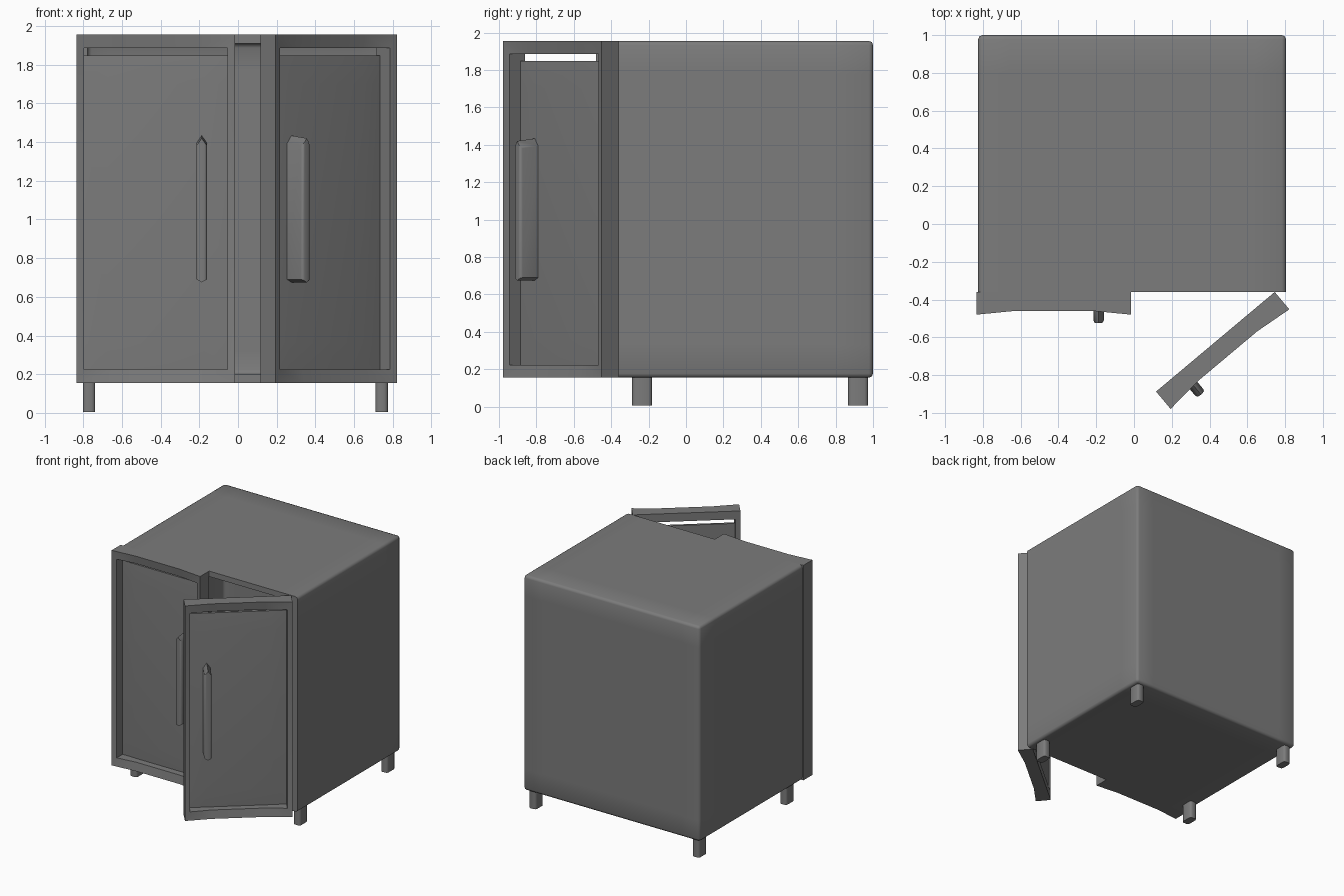
import bpy, bmesh
from math import radians
from mathutils import Matrix, Vector

cube = bpy.data.objects.get("Cube")
if cube:
    bpy.data.objects.remove(cube, do_unlink=True)

grey = bpy.data.materials.new("dark grey")
grey.use_nodes = True
colour = (0.2, 0.2, 0.2, 1)
grey.diffuse_color = colour
grey.node_tree.nodes["Principled BSDF"].inputs["Base Color"].default_value = colour

BOTTOM, TOP, FRONT = 0.155, 1.955, -0.36
WIDTH, DEPTH = 0.82, 0.12          # door leaf


def box(lo, hi):
    bm = bmesh.new()
    bmesh.ops.create_cube(bm, size=1)
    lo, hi = Vector(lo), Vector(hi)
    for v in bm.verts:
        v.co = Vector([(lo[i] + hi[i]) / 2 + v.co[i] * (hi[i] - lo[i]) for i in range(3)])
    return bm


def cut(bm, axis, value):
    normal = Vector((0, 0, 0))
    normal[axis] = 1
    bmesh.ops.bisect_plane(bm, geom=bm.verts[:] + bm.edges[:] + bm.faces[:],
                           plane_co=normal * value, plane_no=normal)


def front_face(bm):
    bm.normal_update()
    return min(bm.faces, key=lambda f: f.normal.y)


def finish(bm, name, angle=60, matrix=None):
    if matrix:
        bm.transform(matrix)
    bmesh.ops.recalc_face_normals(bm, faces=bm.faces)
    mesh = bpy.data.meshes.new(name)
    bm.to_mesh(mesh)
    bm.free()
    mesh.materials.append(grey)
    obj = bpy.data.objects.new(name, mesh)
    bpy.context.collection.objects.link(obj)
    bpy.ops.object.select_all(action="DESELECT")
    obj.select_set(True)
    bpy.context.view_layer.objects.active = obj
    bpy.ops.object.shade_smooth_by_angle(angle=radians(angle))


# Cabinet: hollow box, open at the front, with softened edges
bm = box((-0.825, FRONT, BOTTOM), (0.805, 1, TOP))
mouth = front_face(bm)
bmesh.ops.inset_region(bm, faces=[mouth], thickness=0.065)
back = bmesh.ops.extrude_discrete_faces(bm, faces=[mouth])["faces"][0]
for v in back.verts:
    v.co.y = 0.93
soft = [e for e in bm.edges if max(v.co.y for v in e.verts) > FRONT + 0.01]
bmesh.ops.bevel(bm, geom=soft, offset=0.022, segments=2, profile=0.5, affect="EDGES")
for axis, value in ((1, 0.8), (0, -0.66), (0, 0.64), (2, 0.33), (2, 1.78)):
    cut(bm, axis, value)
finish(bm, "cabinet")

# Legs: short posts with rounded corners
for side, x in (("right", -0.77), ("left", 0.743)):
    for end, y in (("front", -0.235), ("back", 0.92)):
        bm = box((x - 0.032, y - 0.053, 0.005), (x + 0.032, y + 0.053, 0.2))
        upright = [e for e in bm.edges if abs(e.verts[0].co.z - e.verts[1].co.z) > 0.1]
        bmesh.ops.bevel(bm, geom=upright, offset=0.018, segments=2, profile=0.5, affect="EDGES")
        finish(bm, f"{end}_{side}_leg", 50)


def door(name, matrix):
    # Frame: a hollow border whose rails sag back in the middle
    bm = box((0, -DEPTH, BOTTOM), (WIDTH, 0, TOP))
    face = front_face(bm)
    bmesh.ops.inset_region(bm, faces=[face], thickness=0.055, depth=-0.012)
    for v in face.verts:
        v.co.z += 0.03 * (-1 if v.co.z > 1 else 1)
    rear = max(bm.faces, key=lambda f: f.normal.y)
    bmesh.ops.inset_region(bm, faces=[rear], thickness=0.055)
    for v in rear.verts:
        v.co.z += 0.03 * (-1 if v.co.z > 1 else 1)
    bmesh.ops.bridge_loops(bm, edges=list(face.edges) + list(rear.edges))
    bmesh.ops.delete(bm, geom=[face, rear], context="FACES_ONLY")
    for part in (0.25, 0.75):
        cut(bm, 0, WIDTH * part)
    for v in bm.verts:
        if 0.1 < v.co.x < WIDTH - 0.1 and v.co.y < -DEPTH / 2:
            v.co.y += 0.02
    finish(bm, name + "_frame", 30, matrix)

    # Panel: thin sheet set deep in the frame, with a slit above it
    bm = box((0.04, -0.03, 0.2), (WIDTH - 0.04, -0.01, 1.847))
    for axis, value in ((0, 0.16), (0, WIDTH - 0.16), (2, 0.36), (2, 1.7)):
        cut(bm, axis, value)
    for v in bm.verts:
        if 0.1 < v.co.x < WIDTH - 0.1 and 0.3 < v.co.z < 1.8 and v.co.y < -0.02:
            v.co.y -= 0.012
    finish(bm, name + "_panel", 40, matrix)

    # Handle: upright grip with ends sloping to a point
    bm = box((0.62, -0.165, 0.69), (0.675, -0.03, 1.38))
    cut(bm, 0, 0.6475)
    for v in bm.verts:
        outer = v.co.y < -0.1
        middle = abs(v.co.x - 0.6475) < 0.01
        if v.co.z > 1:
            v.co.z += (0.04 if middle else 0) + (0 if outer else 0.015)
        else:
            v.co.z -= 0.015 if middle else 0
    bm.normal_update()
    long = [e for e in bm.edges if abs(e.verts[0].co.z - e.verts[1].co.z) > 0.3
            and e.verts[0].co.y < -0.1 and abs(e.verts[0].co.x - 0.6475) > 0.01]
    bmesh.ops.bevel(bm, geom=long, offset=0.015, segments=2, profile=0.5, affect="EDGES")
    finish(bm, name + "_handle", 50, matrix)


# Closed door on the right, mirrored and swung open on the left
door("right_door", Matrix.Translation((-0.835, FRONT, 0)))
door("left_door", Matrix.Translation((0.745, FRONT, 0))
     @ Matrix.Rotation(radians(40), 4, "Z") @ Matrix.Scale(-1, 4, (1, 0, 0)))
